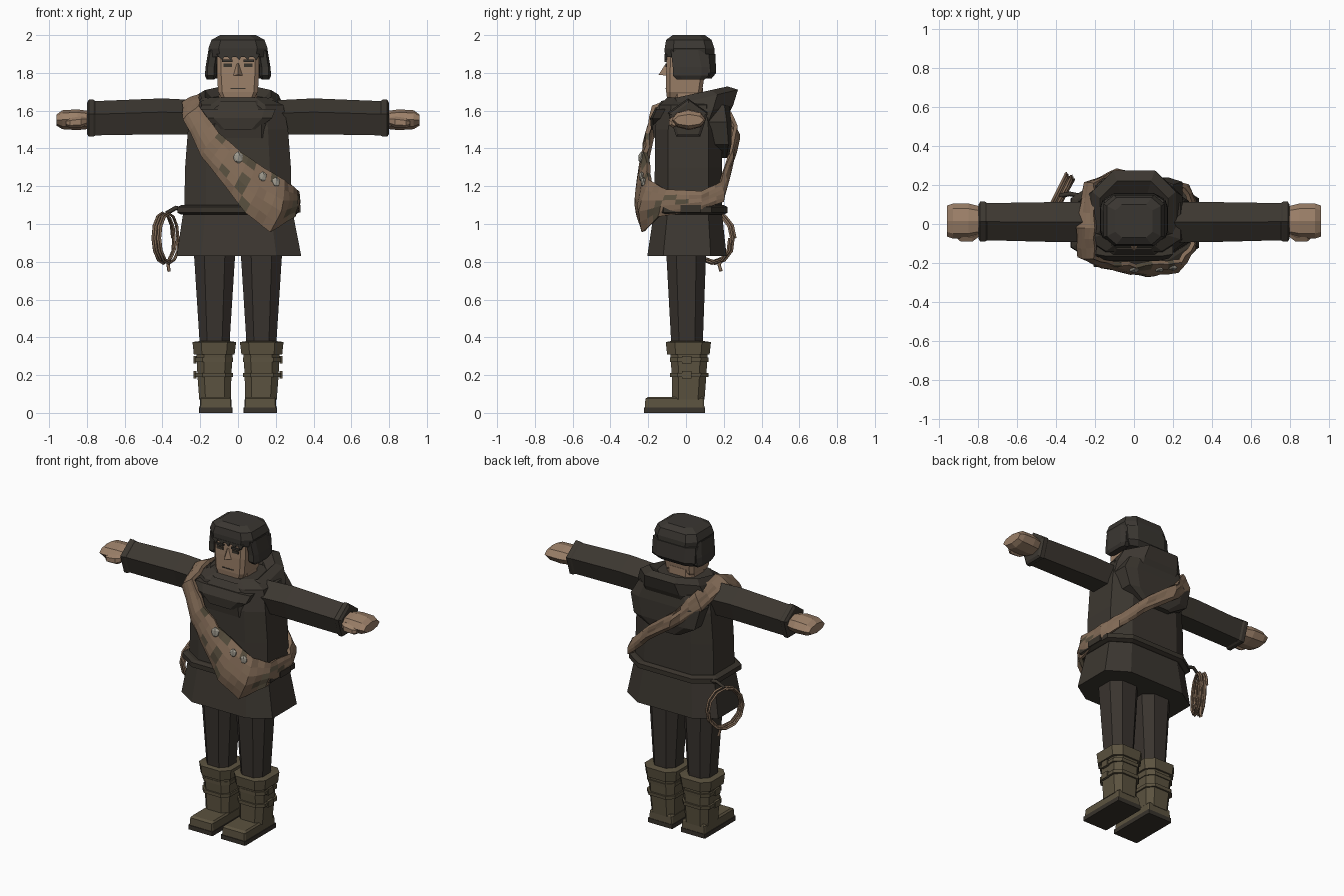
import bpy, bmesh, math, random
from mathutils import Vector

random.seed(4)
cube = bpy.data.objects.get("Cube")
if cube:
    bpy.data.objects.remove(cube)


def material(name, rgb):
    m = bpy.data.materials.new(name)
    m.use_nodes = True
    col = (*rgb, 1)
    m.diffuse_color = col
    bsdf = m.node_tree.nodes["Principled BSDF"]
    bsdf.inputs["Base Color"].default_value = col
    bsdf.inputs["Roughness"].default_value = 0.9
    return m


CLOTH = material("dark cloth", (.045, .038, .03))
TROUSER = material("trouser brown", (.041, .034, .028))
HAIR = material("dark hair", (.042, .037, .031))
SKIN = material("skin", (.33, .215, .14))
BOOT = material("boot olive", (.105, .085, .05))
SOLE = material("sole dark", (.04, .033, .025))
BAG = material("bag tan", (.23, .15, .096))
PATCH = material("patch olive", (.1, .08, .05))
BONE = material("ornament grey", (.33, .31, .26))


def finish(name, bm, *mats):
    bmesh.ops.recalc_face_normals(bm, faces=bm.faces)
    me = bpy.data.meshes.new(name)
    bm.to_mesh(me)
    bm.free()
    ob = bpy.data.objects.new(name, me)
    for m in mats:
        me.materials.append(m)
    bpy.context.collection.objects.link(ob)
    return ob


def skin(name, rings, mat, closed=False):
    """Join equal rings of points, capping both ends or closing the loop."""
    bm = bmesh.new()
    rows = [[bm.verts.new(p) for p in r] for r in rings]
    n = len(rows[0])
    for a, b in zip(rows, rows[1:] + (rows[:1] if closed else [])):
        for i in range(n):
            j = (i + 1) % n
            bm.faces.new((a[i], a[j], b[j], b[i]))
    if not closed:
        bm.faces.new(rows[0])
        bm.faces.new(rows[-1])
    return finish(name, bm, mat)


def octagon(z, x0, x1, y0, y1, c=.6, tilt=0):
    """Chamfered rectangle at height z; tilt raises the back."""
    cx, cy, rx, ry = (x0 + x1) / 2, (y0 + y1) / 2, (x1 - x0) / 2, (y1 - y0) / 2
    unit = [(1, -c), (1, c), (c, 1), (-c, 1), (-1, c), (-1, -c), (-c, -1), (c, -1)]
    return [Vector((cx + u * rx, cy + v * ry, z + tilt * (cy + v * ry))) for u, v in unit]


def tower(name, sections, mat, c=.6, s=1):
    rings = [octagon(*sec, c) for sec in sections]
    return skin(name, [[Vector((p.x * s, p.y, p.z)) for p in r] for r in rings], mat)


def box(name, x, y, z, mat, s=1):
    return tower(name, [(z[0], *x, *y), (z[1], *x, *y)], mat, .97, s)


def limb(name, sections, mat, s, n=5):
    """Polygonal tube along x; section = x, centre y, centre z, radius y, radius z."""
    rings = []
    for x, cy, cz, ry, rz in sections:
        ang = [math.tau * i / n + math.pi / 2 for i in range(n)]
        rings.append([(x * s, cy + ry * math.cos(a), cz + rz * math.sin(a)) for a in ang])
    return skin(name, rings, mat)


def tube(name, pts, radius, mat):
    cu = bpy.data.curves.new(name, 'CURVE')
    cu.dimensions = '3D'
    cu.bevel_depth, cu.bevel_resolution = radius, 0
    sp = cu.splines.new('POLY')
    sp.points.add(len(pts) - 1)
    for q, p in zip(sp.points, pts):
        q.co = (*p, 1)
    cu.materials.append(mat)
    ob = bpy.data.objects.new(name, cu)
    bpy.context.collection.objects.link(ob)


# Tunic, skirt and belt
tower("tunic", [(1.05, -.285, .285, -.17, .19), (1.3, -.28, .28, -.165, .19),
                (1.5, -.265, .265, -.165, .19), (1.63, -.24, .24, -.14, .17),
                (1.67, -.15, .15, -.1, .14)], CLOTH)
tower("skirt", [(.83, -.325, .335, -.205, .215), (1.06, -.29, .29, -.17, .19)], CLOTH)
skin("belt", [octagon(z, -r, r, -r + .115, r - .1, .6)
              for z, r in [(1.05, .3), (1.06, .32), (1.09, .32), (1.1, .3)]], SOLE)
box("belt_buckle", (.315, .33), (-.03, .08), (1.06, 1.1), SOLE)

# Rolled hood round the neck, tilted up at the back
hood = [(1.49, .25, -.17, .2, .2), (1.57, .25, -.18, .25, .24), (1.645, .215, -.16, .275, .24),
        (1.68, .175, -.13, .22, .22), (1.65, .14, -.1, .16, .2), (1.56, .13, -.09, .13, .15)]
skin("hood_collar", [octagon(z, -rx, rx, a, b, .5, t) for z, rx, a, b, t in hood], CLOTH, True)
tower("hood_drape", [(1.35, -.1, .1, .15, .225), (1.42, -.22, .22, .14, .24),
                     (1.54, -.25, .25, .08, .24), (1.63, -.2, .2, .05, .23)], CLOTH, .7)
tower("collar_front", [(1.5, -.1, .1, -.185, -.1), (1.56, -.18, .18, -.19, -.1),
                       (1.61, -.2, .2, -.165, -.1)], CLOTH, .7)

# Head, face and hair
tower("neck", [(1.56, -.1, .1, -.08, .09), (1.72, -.1, .1, -.08, .09)], SKIN)
tower("head", [(1.66, -.085, .085, -.1, .06), (1.7, -.105, .105, -.105, .085),
               (1.8, -.112, .112, -.105, .1), (1.92, -.112, .112, -.1, .1)], SKIN, .8)
skin("nose", [[(-.028, -.1, 1.785), (.028, -.1, 1.785), (0, -.145, 1.79)],
              [(-.008, -.1, 1.85), (.008, -.1, 1.85), (0, -.107, 1.85)]], SKIN)
box("mouth", (-.04, .04), (-.108, -.1), (1.715, 1.721), SOLE)
tower("hair_crown", [(1.885, -.145, .145, -.112, .15), (1.93, -.157, .157, -.113, .15),
                     (1.975, -.14, .14, -.105, .135), (2, -.095, .095, -.07, .1)], HAIR, .65)
tower("hair_back", [(1.77, -.13, .13, .03, .135), (1.8, -.155, .155, -.01, .16),
                    (1.9, -.155, .155, -.04, .155)], HAIR, .65)
for i in range(5):
    x = -.09 + i * .045
    skin("fringe_lock", [[(x - .025, y, 1.9), (x + .025, y, 1.9), (x + .008, y, 1.868)]
                         for y in (-.114, -.1)], HAIR)

for side, s in (("left", 1), ("right", -1)):
    # Face details and side hair
    box(side + "_eye", (.032, .078), (-.109, -.1), (1.832, 1.85), SOLE, s)
    box(side + "_brow", (.028, .085), (-.113, -.1), (1.858, 1.87), HAIR, s)
    tower(side + "_sideburn", [(1.765, .125, .165, -.05, .1), (1.785, .115, .175, -.07, .12),
                               (1.83, .115, .172, -.07, .12), (1.92, .1, .157, -.08, .1)], HAIR, .6, s)
    # Sleeve, cuff and hand
    limb(side + "_sleeve", [(.2, .01, 1.555, .11, .1), (.4, .01, 1.56, .108, .105),
                            (.77, .012, 1.55, .1, .1)], CLOTH, s)
    limb(side + "_cuff", [(.755, .012, 1.55, .1, .1), (.765, .012, 1.55, .108, .108),
                          (.79, .012, 1.55, .108, .108), (.8, .012, 1.55, .09, .09)], CLOTH, s)
    limb(side + "_hand", [(.77, .015, 1.55, .07, .045), (.85, .015, 1.552, .09, .055),
                          (.93, .015, 1.552, .09, .05), (.96, .015, 1.55, .08, .03)], SKIN, s, 8)
    limb(side + "_thumb", [(.8, -.05, 1.545, .02, .02), (.83, -.066, 1.54, .028, .03),
                           (.89, -.068, 1.535, .026, .026), (.91, -.06, 1.535, .016, .016)], SKIN, s, 6)
    # Trouser leg
    tower(side + "_leg", [(.3, .045, .2, -.075, .085), (.4, .043, .205, -.08, .09),
                          (.95, .008, .24, -.11, .11)], TROUSER, .5, s)
    # Boot: sole, foot, shaft, straps and folded top
    box(side + "_sole", (.03, .207), (-.222, .1), (0, .028), SOLE, s)
    tower(side + "_foot", [(.028, .033, .203, -.218, .097), (.075, .036, .2, -.215, .095),
                           (.085, .045, .19, -.2, .09)], BOOT, .94, s)
    tower(side + "_shaft", [(.07, .038, .205, -.075, .098), (.2, .035, .215, -.075, .108),
                            (.33, .028, .22, -.085, .115)], BOOT, .6, s)
    for z in (.19, .27):
        tower(side + "_boot_strap", [(z, .026, .228, -.085, .118),
                                     (z + .022, .026, .228, -.085, .12)], BOOT, .6, s)
        box(side + "_strap_buckle", (.22, .236), (-.02, .03), (z - .008, z + .032), BOOT, s)
    tower(side + "_boot_top", [(.31, .018, .234, -.1, .125), (.375, .01, .241, -.107, .132),
                               (.38, .045, .205, -.08, .095)], BOOT, .6, s)

# Shoulder bag and strap: a closed band given by its upper and lower edges
edges = [((-.2, -.02, 1.68), (-.29, -.02, 1.64)), ((-.2, -.17, 1.62), (-.28, -.16, 1.55)),
         ((-.1, -.2, 1.48), (-.19, -.2, 1.36)), ((.01, -.21, 1.38), (-.07, -.23, 1.21)),
         ((.14, -.2, 1.29), (.04, -.25, 1.06)), ((.24, -.19, 1.23), (.17, -.23, .96)),
         ((.3, -.1, 1.18), (.29, -.14, 1.04)), ((.31, .08, 1.17), (.315, .08, 1.08)),
         ((.25, .18, 1.22), (.27, .19, 1.12)), ((.08, .23, 1.38), (.12, .22, 1.27)),
         ((-.1, .26, 1.52), (-.06, .255, 1.4)), ((-.2, .2, 1.65), (-.25, .2, 1.55))]
edges = [(Vector(a), Vector(b)) for a, b in edges]
stations = []
for (a, b), (c, d) in zip(edges, edges[1:] + edges[:1]):
    stations += [(a.lerp(c, k / 3), b.lerp(d, k / 3)) for k in range(3)]
bm = bmesh.new()
ROWS = 5
grid = []
for up, low in stations:
    row = []
    for j in range(ROWS + 1):
        p = up.lerp(low, j / ROWS)
        out = Vector((p.x, p.y, 0)).normalized()
        swell = math.sin(math.pi * j / ROWS) * (up - low).length * .12
        row.append(bm.verts.new(p + out * (swell + random.uniform(-.006, .006))))
    grid.append(row)
for a, b in zip(grid, grid[1:] + grid[:1]):
    for j in range(ROWS):
        f = bm.faces.new((a[j], a[j + 1], b[j + 1], b[j]))
        mid = f.calc_center_median()
        if mid.y < 0 and mid.x > -.1 and random.random() < .2:
            f.material_index = 1
bag = finish("shoulder_bag", bm, BAG, PATCH)
mod = bag.modifiers.new("thickness", 'SOLIDIFY')
mod.thickness, mod.offset = .022, 0

# Pale ornaments along the bag's upper edge
for x, y, z, r in [(0, -.235, 1.35, .03), (.13, -.235, 1.25, .025), (.2, -.225, 1.22, .025)]:
    bm = bmesh.new()
    bmesh.ops.create_icosphere(bm, subdivisions=1, radius=r)
    for v in bm.verts:
        v.co = Vector((x + v.co.x, y + v.co.y * .6, z + v.co.z * 1.2))
    finish("bag_ornament", bm, BONE)

# Coiled rope hanging behind the right hip
centre, along = Vector((-.38, .145, .925)), Vector((.46, .89, 0))
across = Vector((.89, -.46, 0))
coil = []
TURNS, STEPS = 5, 12
for i in range(TURNS * STEPS + 1):
    a = math.tau * i / STEPS
    k = 1 - .05 * (i // STEPS % 3)
    coil.append(centre + along * (.118 * k * math.cos(a)) + Vector((0, 0, .135 * k * math.sin(a)))
                + across * (.05 * i / (TURNS * STEPS) - .025))
tube("rope_coil", coil, .007, BAG)
tube("rope_tail", [centre + Vector(p) for p in [(.02, .05, -.1), (.01, .03, -.14), (.015, .04, -.175)]],
     .01, BAG)
tube("rope_loop", [centre + Vector(p) for p in [(0, 0, .13), (.05, .01, .16), (.1, 0, .15)]], .012, SOLE)
